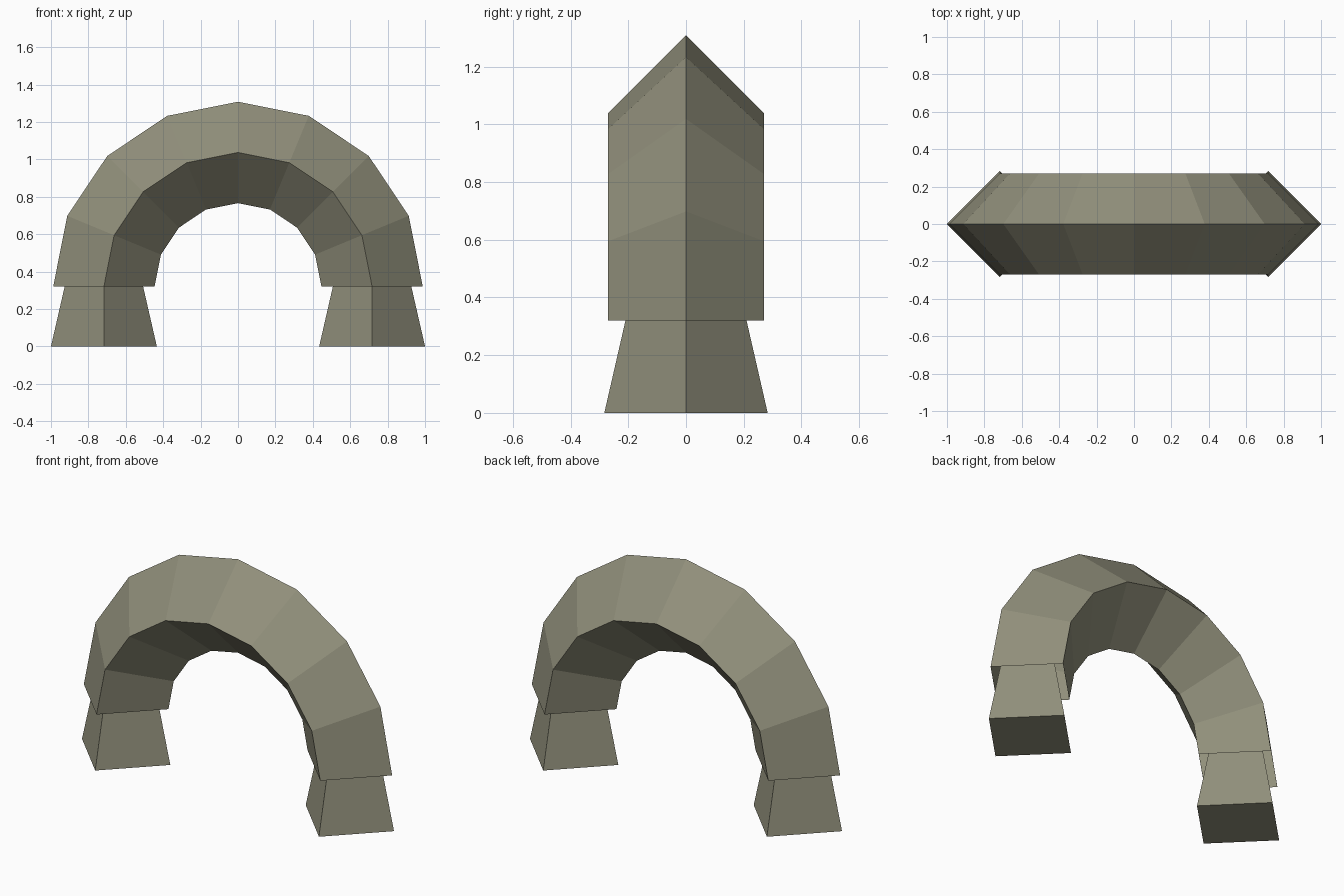
import bpy
import bmesh
import math

if "Cube" in bpy.data.objects:
    bpy.data.objects.remove(bpy.data.objects["Cube"], do_unlink=True)

stone = bpy.data.materials.new("weathered_stone")
stone.use_nodes = True
colour = (0.285, 0.279, 0.2, 1)
stone.diffuse_color = colour
stone.node_tree.nodes["Principled BSDF"].inputs["Base Color"].default_value = colour

SPRING = 0.32   # height where the arch starts
RADIUS = 0.717  # centre line of the arch
HALF = 0.271    # half diagonal of the diamond section
SEGMENTS = 8


def finish(bm, name):
    bmesh.ops.recalc_face_normals(bm, faces=bm.faces)
    mesh = bpy.data.meshes.new(name)
    bm.to_mesh(mesh)
    bm.free()
    mesh.materials.append(stone)
    obj = bpy.data.objects.new(name, mesh)
    bpy.context.collection.objects.link(obj)
    return obj


# Arch: diamond section swept over a half circle, with open ends
bm = bmesh.new()
section = [(HALF, 0), (0, HALF), (-HALF, 0), (0, -HALF)]
rings = []
for i in range(SEGMENTS + 1):
    a = math.pi * i / SEGMENTS
    rings.append([bm.verts.new(((RADIUS + r) * math.cos(a), y,
                                SPRING + (RADIUS + r) * math.sin(a)))
                  for r, y in section])
for lower, upper in zip(rings, rings[1:]):
    for k in range(4):
        n = (k + 1) % 4
        bm.faces.new((lower[k], lower[n], upper[n], upper[k]))
finish(bm, "arch")

# Piers: tapered diamond blocks that run up into the open arch ends
for side, name in ((1, "left_pier"), (-1, "right_pier")):
    bm = bmesh.new()
    height = 0.45
    bmesh.ops.create_cone(bm, cap_ends=True, segments=4,
                          radius1=0.283, radius2=0.18, depth=height)
    pier = finish(bm, name)
    pier.location = (side * RADIUS, 0, height / 2)
